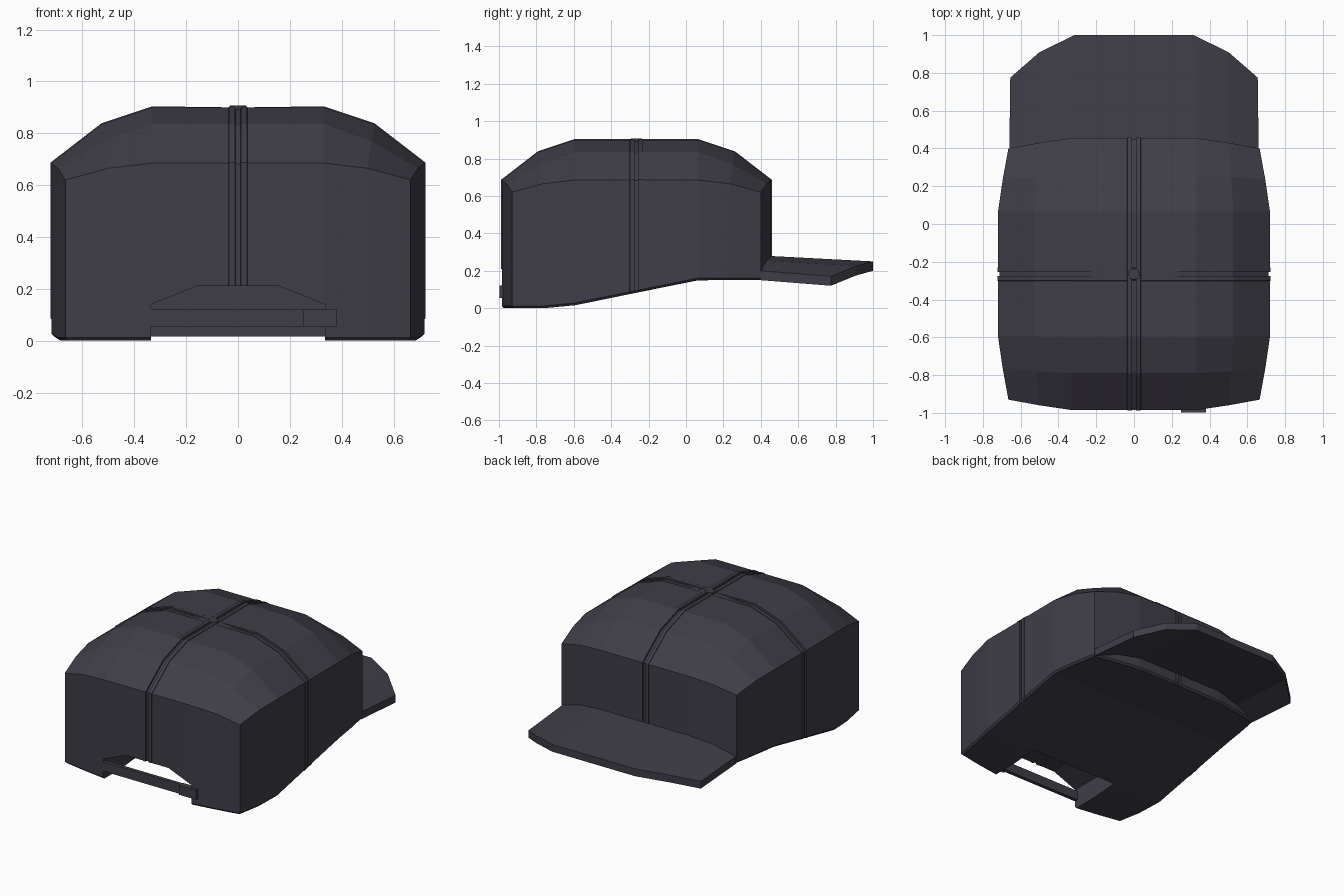
import bpy, bmesh
from mathutils import Vector

if "Cube" in bpy.data.objects:
    bpy.data.objects.remove(bpy.data.objects["Cube"])

fabric = bpy.data.materials.new("charcoal_fabric")
fabric.use_nodes = True
fabric.diffuse_color = (0.05, 0.047, 0.063, 1)
bsdf = fabric.node_tree.nodes["Principled BSDF"]
bsdf.inputs["Base Color"].default_value = fabric.diffuse_color
bsdf.inputs["Roughness"].default_value = 0.9

CY = -0.265  # crown centre along y


def finish(name, bm):
    bmesh.ops.recalc_face_normals(bm, faces=bm.faces)
    mesh = bpy.data.meshes.new(name)
    bm.to_mesh(mesh)
    bm.free()
    mesh.materials.append(fabric)
    obj = bpy.data.objects.new(name, mesh)
    bpy.context.collection.objects.link(obj)
    return obj


def grid_faces(bm, rows):
    for r0, r1 in zip(rows, rows[1:]):
        for k in range(len(r0) - 1):
            bm.faces.new((r0[k], r0[k + 1], r1[k + 1], r1[k]))


def rim(rows):
    """Boundary loop of a vertex grid."""
    return (rows[0][:-1] + [r[-1] for r in rows[:-1]]
            + rows[-1][:0:-1] + [r[0] for r in rows[:0:-1]])


def bridge(bm, a, b):
    n = len(a)
    for k in range(n):
        bm.faces.new((a[k], a[(k + 1) % n], b[(k + 1) % n], b[k]))


def box(name, lo, hi):
    bm = bmesh.new()
    bmesh.ops.create_cube(bm, size=1)
    lo, hi = Vector(lo), Vector(hi)
    for v in bm.verts:
        v.co = (lo + hi) / 2 + v.co * (hi - lo)
    return finish(name, bm)


def prism(name, profile, y0, y1):
    bm = bmesh.new()
    a, b = ([bm.verts.new((x, y, z)) for x, z in profile] for y in (y0, y1))
    bm.faces.new(a)
    bm.faces.new(b)
    bridge(bm, a, b)
    return finish(name, bm)


# Crown: one quadrant's control spans, mirrored in both directions
SPAN = {1: (0.33, 0.33, 0.33), 2: (0.525, 0.515, 0.50), 3: (0.72, 0.695, 0.665)}
HEIGHT = {1: (0.9, 0.835, 0.685), 2: (0.835, 0.77, 0.665), 3: (0.685, 0.665, 0.62)}
NORMAL = {1: (0, 1), 2: (0.4, 0.9), 3: (0.9, 0.4)}
# seam cross-section: half-width and raised height
SEAM = {0.01: -0.008, 0.011: 0.004, 0.035: 0.004, 0.036: 0}
half = list(SEAM) + [1, 2, 3]
stations = [-t for t in reversed(half)] + half


def across(t, u):
    """Signed position for station t, at station u of the other axis."""
    s = 1 if t > 0 else -1
    if abs(t) < 1:
        return t
    return s * (SPAN[abs(t)][max(1, int(abs(u))) - 1]
                + SEAM.get(abs(u), 0) * NORMAL[abs(t)][0])


def crown_point(tx, ty):
    i, j = max(1, int(abs(tx))), max(1, int(abs(ty)))
    z = HEIGHT[i][j - 1]
    z += SEAM.get(abs(tx), 0) * NORMAL[j][1]
    z += SEAM.get(abs(ty), 0) * NORMAL[i][1] * (abs(tx) > 0.04)
    return Vector((across(tx, ty), CY + across(ty, tx), z))


def hem(y):
    """Height of the lower edge, rising toward the brim."""
    if y < -0.6:
        return 0.0
    return 0.015 + 0.135 * min(1, (y + 0.6) / 0.67)


bm = bmesh.new()
top = [[bm.verts.new(crown_point(tx, ty)) for tx in stations] for ty in stations]
floor = [[bm.verts.new((v.co.x, v.co.y, hem(v.co.y))) for v in row] for row in top]
grid_faces(bm, top)
grid_faces(bm, floor)
loops = [rim(top)]
for lift in (0.05, 0.012):
    loops.append([bm.verts.new((v.co.x, v.co.y, hem(v.co.y) + lift)) for v in rim(top)])
for v in rim(floor):
    v.co.x *= 0.985
    v.co.y = CY + (v.co.y - CY) * 0.985
loops.append(rim(floor))
for a, b in zip(loops, loops[1:]):
    bridge(bm, a, b)
crown = finish("crown", bm)

# Arched opening above the strap
arch = [(-0.335, -0.1), (-0.335, 0.14), (-0.16, 0.21),
        (0.16, 0.21), (0.335, 0.14), (0.335, -0.1)]
cutter = prism("opening_cutter", arch, -1.1, -0.601)
cutter.hide_render = True
cutter.hide_viewport = True
cut = crown.modifiers.new("opening", "BOOLEAN")
cut.operation = "DIFFERENCE"
cut.solver = "EXACT"
cut.object = cutter

# Top button where the seams meet
bm = bmesh.new()
bmesh.ops.create_cone(bm, cap_ends=True, segments=8, radius1=0.036, radius2=0.03, depth=0.015)
bmesh.ops.translate(bm, verts=bm.verts, vec=(0, CY, 0.899))
finish("top_button", bm)

# Brim: drooping sides, one half mirrored; columns are x, y, z at back then front
edge = [((0.33, 0.43, 0.28), (0.315, 1.0, 0.25)),
        ((0.50, 0.41, 0.255), (0.50, 0.91, 0.225)),
        ((0.66, 0.395, 0.20), (0.655, 0.775, 0.17))]
columns = [[(-x, y, z) for x, y, z in c] for c in reversed(edge)] + edge
bm = bmesh.new()
upper, lower = ([[bm.verts.new((x, y, z - drop)) for x, y, z in c] for c in columns]
                for drop in (0, 0.05))
grid_faces(bm, upper)
grid_faces(bm, lower)
bridge(bm, rim(upper), rim(lower))
finish("brim", bm)

# Adjustable strap and its fastener
box("strap", (-0.34, -0.985, 0.055), (0.34, -0.96, 0.12))
box("strap_fastener", (0.25, -0.998, 0.055), (0.38, -0.955, 0.12))
